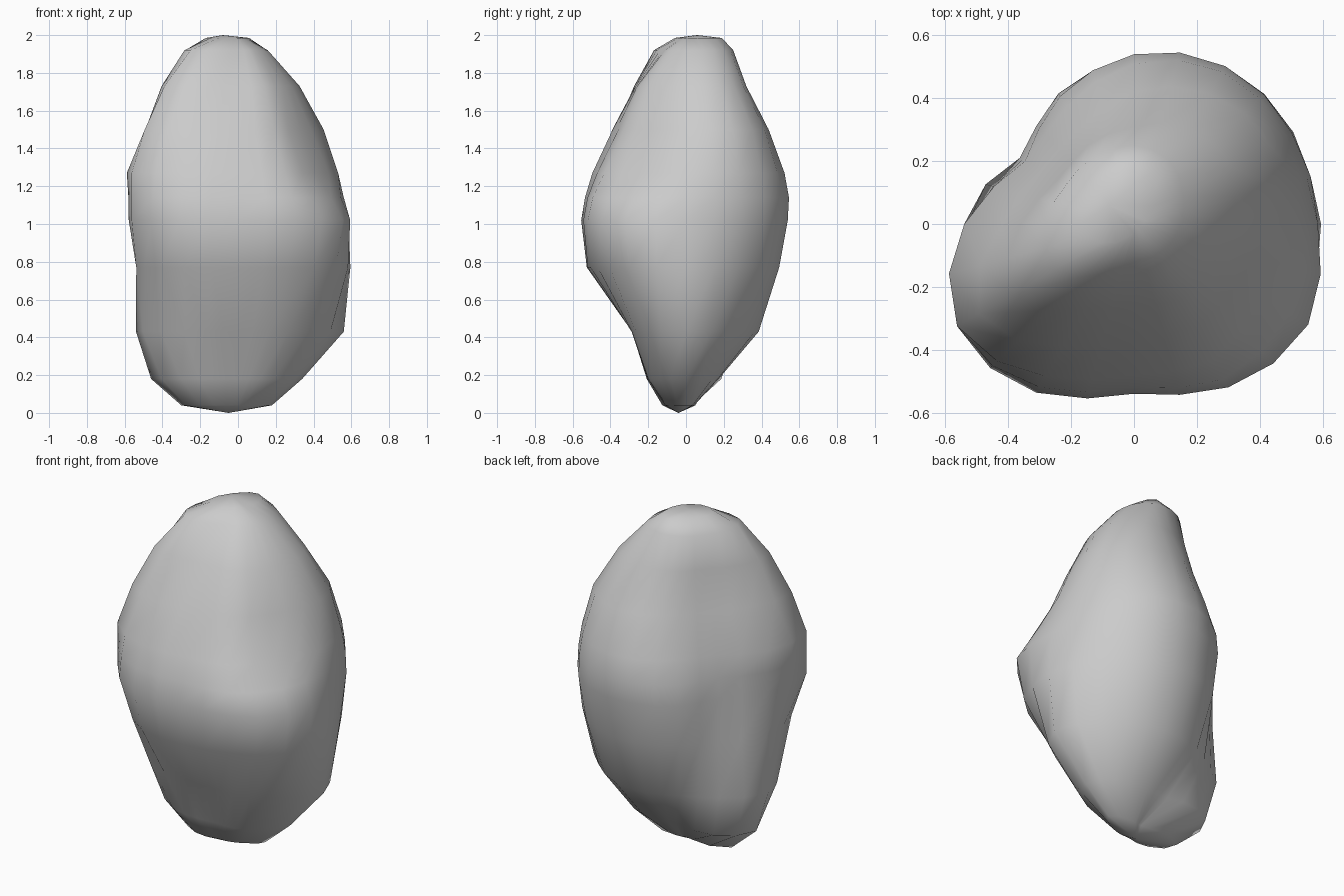
import bpy, bmesh, math

# Boulder cross-sections: height, then radius every 30 degrees starting at +x
SECTIONS = [
    (0.04, .18, .08, .05, .035, .04, .08, .30, .23, .13, .11, .11, .13),
    (0.18, .34, .28, .20, .17, .19, .35, .46, .35, .24, .20, .23, .28),
    (0.43, .56, .47, .42, .38, .355, .42, .54, .47, .33, .285, .33, .43),
    (0.77, .595, .56, .53, .49, .45, .41, .53, .57, .57, .52, .54, .60),
    (1.02, .585, .585, .58, .53, .48, .42, .53, .65, .62, .54, .60, .64),
    (1.14, .56, .58, .58, .54, .47, .41, .53, .65, .60, .52, .57, .57),
    (1.27, .53, .56, .56, .51, .43, .40, .54, .65, .56, .48, .50, .47),
    (1.50, .43, .50, .48, .42, .35, .34, .42, .57, .45, .37, .38, .38),
    (1.73, .31, .36, .35, .31, .29, .28, .36, .45, .31, .26, .28, .28),
    (1.92, .15, .18, .23, .25, .25, .25, .28, .29, .18, .12, .12, .13),
    (1.985, .03, .05, .12, .19, .17, .16, .17, .12, .05, .03, .02, .02),
]


def refine(radii):
    """Insert a smooth midpoint between each pair of radii."""
    n, out = len(radii), []
    for i in range(n):
        a, b, c, d = (radii[(i + k) % n] for k in (-1, 0, 1, 2))
        out += [b, (9 * (b + c) - a - d) / 16]
    return out


bm = bmesh.new()

# Loft the rings
rings = []
for z, *radii in SECTIONS:
    fine = refine(radii)
    step = 2 * math.pi / len(fine)
    rings.append([bm.verts.new((r * math.cos(i * step), r * math.sin(i * step), z))
                  for i, r in enumerate(fine)])
n = len(rings[0])
for low, high in zip(rings, rings[1:]):
    for i in range(n):
        j = (i + 1) % n
        bm.faces.new((low[i], low[j], high[j], high[i]))

# Close the keel and the crest
keel = bm.verts.new((-0.05, -0.04, 0))
crest = bm.verts.new((-0.08, 0.06, 2))
for i in range(n):
    j = (i + 1) % n
    bm.faces.new((keel, rings[0][j], rings[0][i]))
    bm.faces.new((crest, rings[-1][i], rings[-1][j]))

bmesh.ops.recalc_face_normals(bm, faces=bm.faces)
for f in bm.faces:
    f.smooth = True
mesh = bpy.data.meshes.new("boulder")
bm.to_mesh(mesh)
bm.free()
bpy.context.collection.objects.link(bpy.data.objects.new("boulder", mesh))
